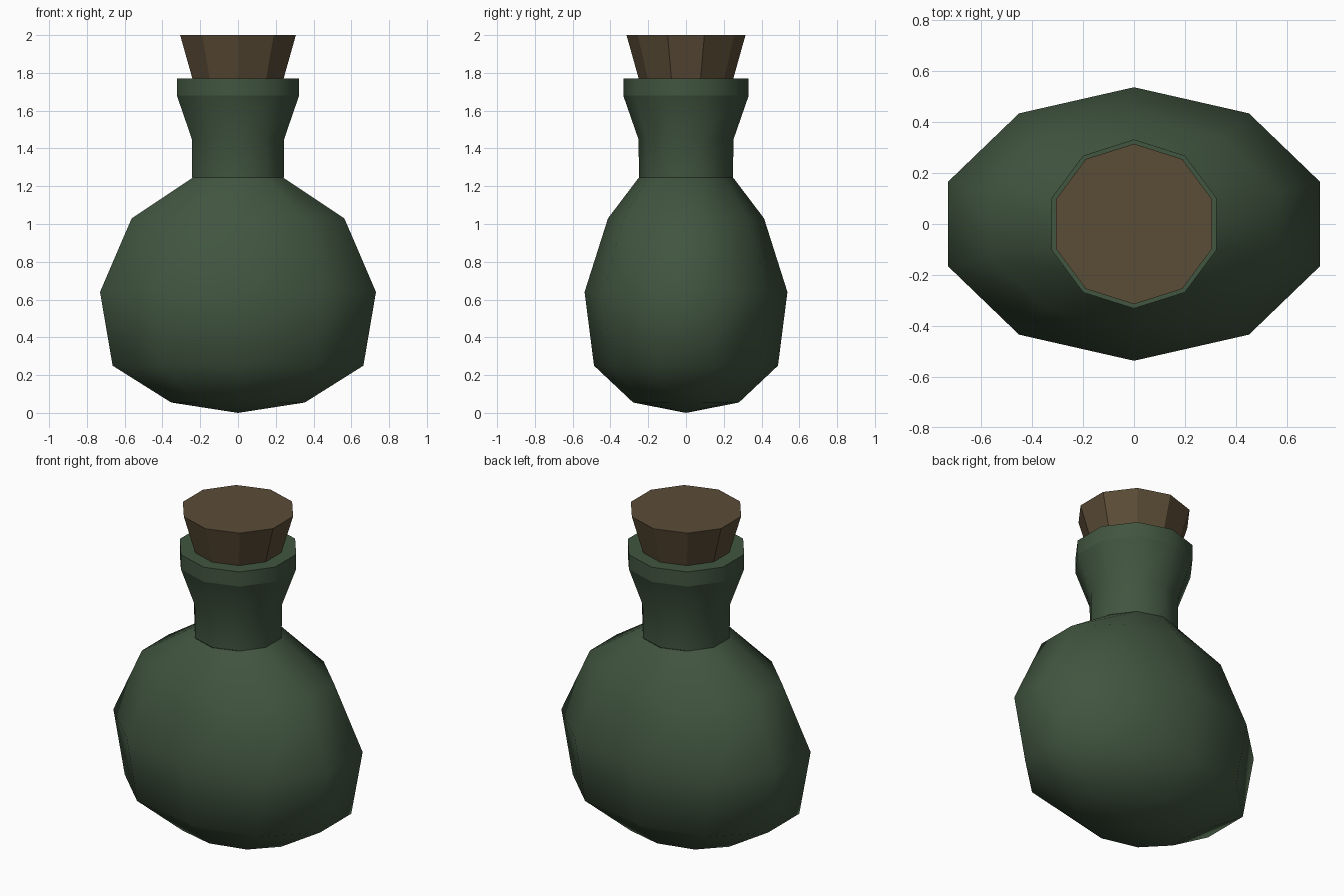
import bpy, bmesh
from math import sin, cos, pi

cube = bpy.data.objects.get("Cube")
if cube:
    bpy.data.objects.remove(cube, do_unlink=True)

SIDES = 10


def material(name, rgb):
    m = bpy.data.materials.new(name)
    m.use_nodes = True
    m.diffuse_color = (*rgb, 1)
    m.node_tree.nodes["Principled BSDF"].inputs["Base Color"].default_value = (*rgb, 1)
    return m


def lathe(name, rings, mat, sharp=(), cap_top=False, cap_bottom=False, tip=None, smooth=True):
    """Stack ten-sided elliptical rings of (z, x radius, y radius)."""
    bm = bmesh.new()
    loops = []
    for z, rx, ry in rings:
        angles = [pi / 2 + 2 * pi * i / SIDES for i in range(SIDES)]
        loops.append([bm.verts.new((rx * cos(a), ry * sin(a), z)) for a in angles])
    for low, high in zip(loops, loops[1:]):
        for i in range(SIDES):
            j = (i + 1) % SIDES
            bm.faces.new((low[i], low[j], high[j], high[i]))
    if tip is not None:
        point = bm.verts.new((0, 0, tip))
        for i in range(SIDES):
            bm.faces.new((point, loops[0][(i + 1) % SIDES], loops[0][i]))
    if cap_bottom:
        bm.faces.new(loops[0][::-1])
    if cap_top:
        bm.faces.new(loops[-1])
    for f in bm.faces:
        f.smooth = smooth
    # Keep chosen rings crisp
    for k in sharp:
        for i in range(SIDES):
            bm.edges.get((loops[k][i], loops[k][(i + 1) % SIDES])).smooth = False
    mesh = bpy.data.meshes.new(name)
    bm.to_mesh(mesh)
    bm.free()
    mesh.materials.append(mat)
    obj = bpy.data.objects.new(name, mesh)
    bpy.context.collection.objects.link(obj)
    return obj


glass = material("dark green glass", (0.053, 0.092, 0.051))
cork = material("brown cork", (0.105, 0.072, 0.038))

# Flattened round body with a shallow pointed base
lathe("bottle_body", [(0.055, 0.372, 0.28), (0.25, 0.698, 0.487), (0.64, 0.768, 0.537),
                      (1.03, 0.592, 0.413), (1.245, 0.253, 0.25)], glass, tip=0)

# Flared neck with an upright lip
lathe("bottle_neck", [(1.245, 0.255, 0.248), (1.45, 0.257, 0.252), (1.68, 0.34, 0.332),
                      (1.77, 0.34, 0.332)], glass, sharp=(2, 3), cap_top=True)

# Tapered stopper
lathe("stopper", [(1.74, 0.245, 0.242), (2.0, 0.322, 0.315)], cork,
      cap_top=True, cap_bottom=True, smooth=False)
